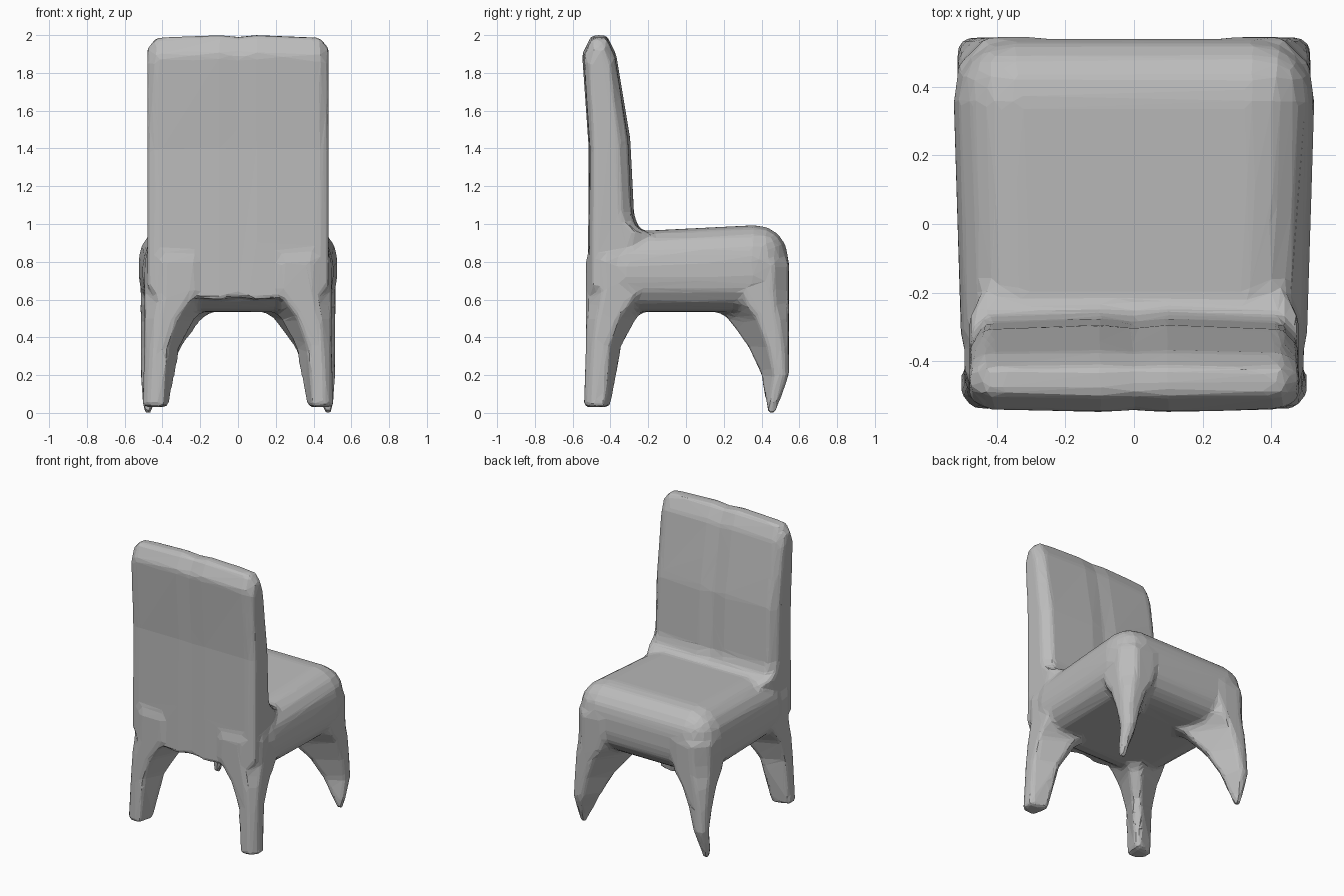
import bpy, bmesh
from mathutils import Matrix, Vector

default_cube = bpy.data.objects.get("Cube")
if default_cube:
    bpy.data.objects.remove(default_cube, do_unlink=True)


def make_material(name, level):
    """Create one flat neutral material."""
    colour = (level, level, level, 1)
    material = bpy.data.materials.new(name)
    material.use_nodes = True
    material.diffuse_color = colour
    for node in material.node_tree.nodes:
        if node.type == 'BSDF_PRINCIPLED':
            node.inputs["Base Color"].default_value = colour
    return material


def loft(body, rings):
    """Skin a closed solid through rings with equal point counts."""
    loops = [[body.verts.new(point) for point in ring] for ring in rings]
    for lower, upper in zip(loops, loops[1:]):
        for i in range(len(lower)):
            body.faces.new((lower[i - 1], lower[i], upper[i], upper[i - 1]))
    body.faces.new(loops[0])
    body.faces.new(loops[-1])


def add_seat(body):
    """Cushion: a well rounded box, a little wider and higher at the front."""
    placement = Matrix.Translation((0, 0.02, 0.755))
    size = Matrix.Diagonal((1.03, 1.04, 0.44, 1))
    corners = bmesh.ops.create_cube(body, size=1, matrix=placement @ size)["verts"]
    for corner in corners:
        corner.co.x *= 1 + 0.06 * corner.co.y
        if corner.co.z > 0.8:
            corner.co.z += 0.05 * corner.co.y
    edges = {edge for corner in corners for edge in corner.link_edges}
    bmesh.ops.bevel(body, geom=list(edges), offset=0.18, segments=4,
                    profile=0.5, affect='EDGES')


def add_backrest(body):
    """Backrest: one side profile swept across, pinched at rims and groove."""
    profile = [(-0.52, 0.6), (-0.515, 1.4), (-0.55, 1.9), (-0.5, 2), (-0.42, 2),
               (-0.37, 1.9), (-0.295, 1.45), (-0.275, 1.05), (-0.25, 0.98),
               (-0.15, 0.93), (-0.3, 0.6)]
    centre_y, centre_z = -0.45, 1.3
    half_width = 0.48
    pinch = {1: 0.1, 0.9: 0.02, 0.2: 0, 0: 0.015}
    rings = []
    for station in (-1, -0.9, -0.2, 0, 0.2, 0.9, 1):
        squeeze = pinch[abs(station)]
        rings.append([Vector((
            station * half_width,
            centre_y + (y - centre_y) * (1 - 4 * squeeze),
            centre_z + (z - centre_z) * (1 - squeeze))) for y, z in profile])
    loft(body, rings)


def leg_section(side, end, corner, flank, reach, height):
    """Leg section: chamfered outer corner, two flanks, blunt inner end."""
    outer_x, outer_y = corner
    chamfer, blunt = 0.35 * flank, 0.8 * reach
    half = [(0, chamfer), (0, flank), (blunt, reach)]
    outline = half + [(y, x) for x, y in reversed(half)]
    return [Vector((side * (outer_x - x), end * (outer_y - y), height))
            for x, y in outline]


def add_leg(body, side, end, corner, flank_ratio, foot, reaches, crown):
    """Leg: sections that flare inwards, then tuck into the cushion."""
    rings = [leg_section(side, end, *foot)]
    for height, reach in reaches.items():
        rings.append(leg_section(side, end, corner, reach * flank_ratio,
                                 reach, height))
    rings.append(leg_section(side, end, *crown))
    loft(body, rings)


body = bmesh.new()
add_seat(body)
add_backrest(body)

# Front legs end in a point, rear legs in a blunt foot
front_foot = ((0.5, 0.475), 0.04, 0.04, 0)
rear_foot = ((0.505, 0.54), 0.11, 0.14, 0.03)
front_crown = ((0.41, 0.43), 0.2, 0.3, 0.93)
rear_crown = ((0.44, 0.48), 0.15, 0.2, 1)
front_reaches = {0.2: 0.15, 0.35: 0.22, 0.5: 0.33, 0.57: 0.44, 0.65: 0.48,
                 0.8: 0.48}
rear_reaches = {0.35: 0.19, 0.5: 0.27, 0.57: 0.35, 0.65: 0.42, 0.8: 0.42}
for side in (-1, 1):
    add_leg(body, side, 1, (0.515, 0.545), 0.5, front_foot,
            front_reaches, front_crown)
    add_leg(body, side, -1, (0.495, 0.53), 0.65, rear_foot,
            rear_reaches, rear_crown)

bmesh.ops.recalc_face_normals(body, faces=body.faces[:])
mesh = bpy.data.meshes.new("chair_body")
body.to_mesh(mesh)
body.free()
mesh.materials.append(make_material("plain_grey", 0.5))
chair = bpy.data.objects.new("chair_body", mesh)
bpy.context.collection.objects.link(chair)

# Fuse the parts, soften the joints, then reduce to coarse facets
fuse = chair.modifiers.new("fuse", 'REMESH')
fuse.mode = 'VOXEL'
fuse.voxel_size = 0.014
soften = chair.modifiers.new("soften", 'SMOOTH')
soften.factor = 0.5
soften.iterations = 10
facet = chair.modifiers.new("facet", 'DECIMATE')
facet.ratio = 0.03
